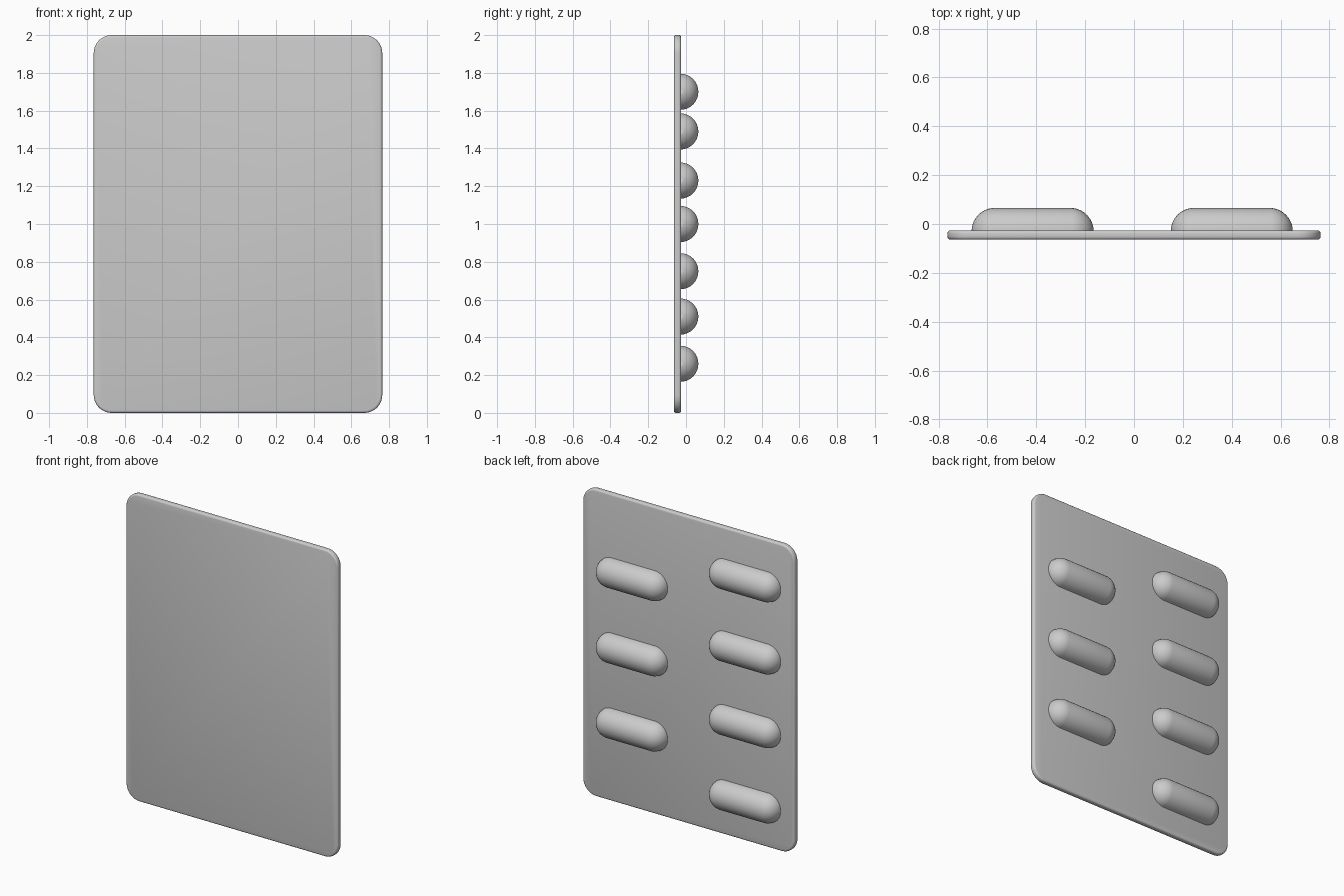
import bpy, bmesh
from math import radians, sin, cos
from mathutils import Matrix

cube = bpy.data.objects.get("Cube")
if cube:
    bpy.data.objects.remove(cube, do_unlink=True)

grey = bpy.data.materials.new("neutral_grey")
grey.use_nodes = True
grey.diffuse_color = (0.6, 0.6, 0.6, 1)
grey.node_tree.nodes["Principled BSDF"].inputs["Base Color"].default_value = (0.6, 0.6, 0.6, 1)


def add_object(name, bm):
    mesh = bpy.data.meshes.new(name)
    bm.to_mesh(mesh)
    bm.free()
    mesh.materials.append(grey)
    for face in mesh.polygons:
        face.use_smooth = True
    obj = bpy.data.objects.new(name, mesh)
    bpy.context.collection.objects.link(obj)
    return obj


# Thin backing sheet with rounded corners and a softened rim
FRONT, BACK = -0.064, -0.026
HALF_W, HALF_H, CORNER, STEPS = 0.764, 1.0, 0.095, 8
bm = bmesh.new()
outline = []
for quarter, (sx, sz) in enumerate([(1, 1), (-1, 1), (-1, -1), (1, -1)]):
    for i in range(STEPS + 1):
        a = radians(90 * (quarter + i / STEPS))
        outline.append(bm.verts.new((sx * (HALF_W - CORNER) + CORNER * cos(a), FRONT,
                                     1 + sz * (HALF_H - CORNER) + CORNER * sin(a))))
sheet_face = bm.faces.new(outline)
extruded = bmesh.ops.extrude_face_region(bm, geom=[sheet_face])["geom"]
moved = [v for v in extruded if isinstance(v, bmesh.types.BMVert)]
bmesh.ops.translate(bm, verts=moved, vec=(0, BACK - FRONT, 0))
bmesh.ops.recalc_face_normals(bm, faces=bm.faces)
rims = [e for e in bm.edges if abs(e.verts[0].co.y - e.verts[1].co.y) < 1e-5]
bmesh.ops.bevel(bm, geom=rims, offset=0.012, segments=3, profile=0.5, affect='EDGES')
add_object("backing_sheet", bm)


# Half-embedded capsule blisters on the back, in two staggered columns
RADIUS, STRAIGHT, CENTRE_Y = 0.096, 0.154, -0.03


def add_blister(name, x, z):
    bm = bmesh.new()
    bmesh.ops.create_uvsphere(bm, u_segments=32, v_segments=17, radius=RADIUS)
    bmesh.ops.rotate(bm, verts=bm.verts, matrix=Matrix.Rotation(radians(90), 3, 'Y'))
    for v in bm.verts:
        v.co.x += STRAIGHT if v.co.x > 0 else -STRAIGHT
    bmesh.ops.translate(bm, verts=bm.verts, vec=(x, CENTRE_Y, z))
    bmesh.ops.bisect_plane(bm, geom=bm.verts[:] + bm.edges[:] + bm.faces[:],
                           plane_co=(0, CENTRE_Y, 0), plane_no=(0, 1, 0), clear_inner=True)
    add_object(name, bm)


for i, z in enumerate([1.70, 1.23, 0.75, 0.26]):
    add_blister(f"right_blister_{i + 1}", -0.415, z)
for i, z in enumerate([1.49, 1.00, 0.51]):
    add_blister(f"left_blister_{i + 1}", 0.40, z)
